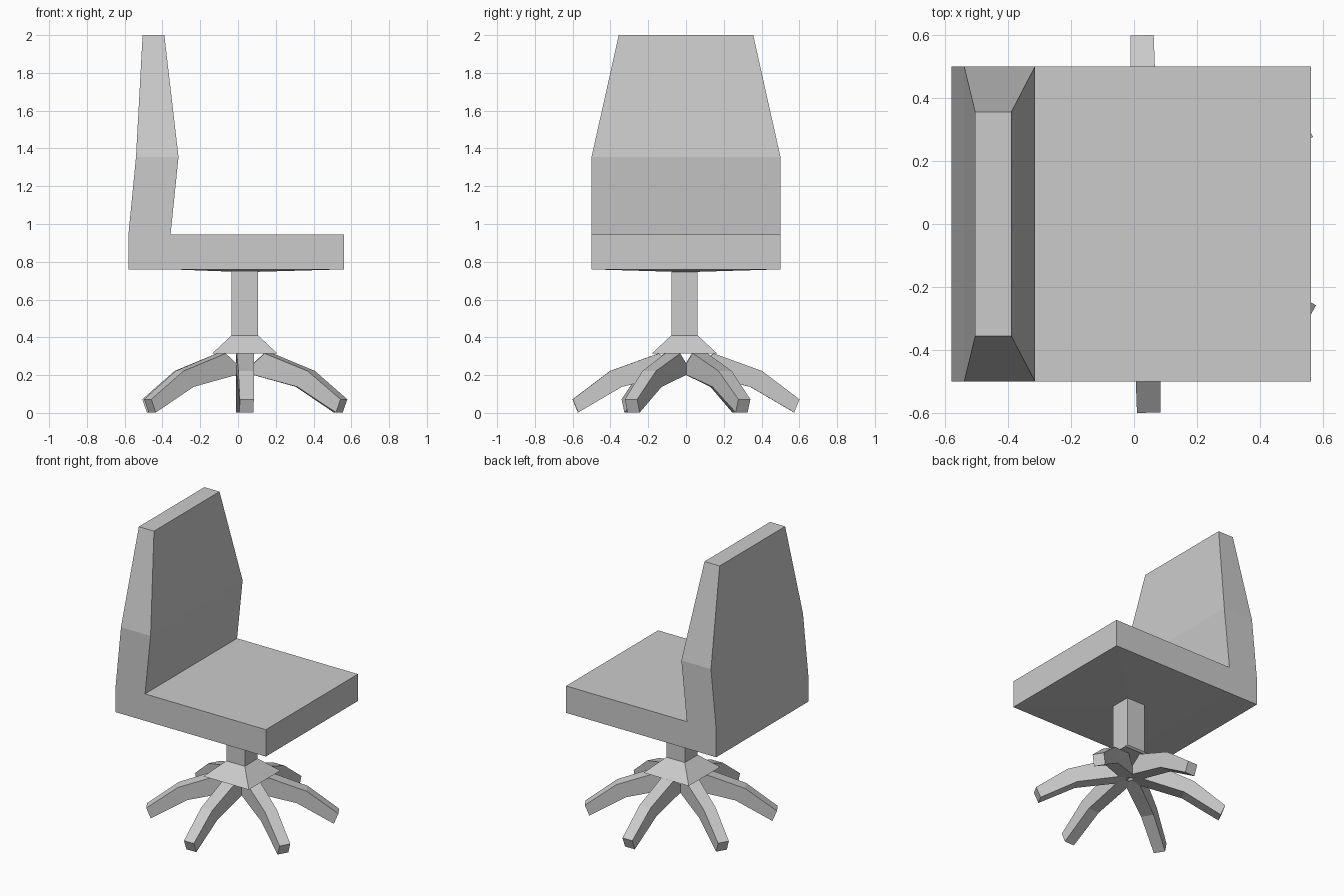
import bpy, bmesh, math
from mathutils import Matrix, Vector

if "Cube" in bpy.data.objects:
    bpy.data.objects.remove(bpy.data.objects["Cube"])

CX, CY = 0.036, 0.0   # axis of the swivel base


def finish(bm, name):
    bmesh.ops.recalc_face_normals(bm, faces=bm.faces)
    me = bpy.data.meshes.new(name)
    bm.to_mesh(me)
    bm.free()
    ob = bpy.data.objects.new(name, me)
    bpy.context.collection.objects.link(ob)
    return ob


# Seat and backrest: one side profile (x, z, half width) spanned across y
profile = [(-0.58, 0.76, 0.5), (-0.58, 0.945, 0.5), (-0.54, 1.355, 0.5),
           (-0.505, 2.0, 0.356), (-0.39, 2.0, 0.356), (-0.315, 1.355, 0.5),
           (-0.357, 0.945, 0.5), (0.562, 0.945, 0.5), (0.562, 0.76, 0.5),
           (-0.357, 0.76, 0.5)]
bm = bmesh.new()
sides = [[bm.verts.new((x, s * w, z)) for x, z, w in profile] for s in (-1, 1)]
n = len(profile)
for side in sides:
    for quad in ((0, 1, 6, 9), (1, 2, 5, 6), (2, 3, 4, 5), (6, 7, 8, 9)):
        bm.faces.new([side[i] for i in quad])
a, b = sides
for i in range(n):
    j = (i + 1) % n
    f = bm.faces.new((a[i], a[j], b[j], b[i]))
    if i == 8:
        underside = f
# Underside dips slightly towards the column
center = bmesh.ops.poke(bm, faces=[underside])["verts"][0]
center.co = (CX, 0, 0.745)
finish(bm, "seat_and_back")


# Column and flared hub, each a square frustum
def frustum(name, z0, h0, z1, h1):
    bm = bmesh.new()
    bmesh.ops.create_cube(bm, size=2)
    for v in bm.verts:
        h, z = (h1, z1) if v.co.z > 0 else (h0, z0)
        v.co = (CX + v.co.x * h, CY - 0.008 + v.co.y * h, z)
    finish(bm, name)


frustum("column", 0.405, 0.07, 0.752, 0.07)
frustum("hub", 0.315, 0.172, 0.41, 0.07)

# Six bent legs: side profile (radius, z, half width)
leg = [(0.02, 0.215, 0.045), (0.34, 0.138, 0.041), (0.572, 0.002, 0.037),
       (0.6, 0.072, 0.037), (0.402, 0.222, 0.041), (0.145, 0.315, 0.045)]
for k in range(6):
    bm = bmesh.new()
    l, r = [[bm.verts.new((x, s * w, z)) for x, z, w in leg] for s in (-1, 1)]
    for side in (l, r):
        bm.faces.new([side[i] for i in (0, 1, 4, 5)])
        bm.faces.new([side[i] for i in (1, 2, 3, 4)])
    for i in range(6):
        j = (i + 1) % 6
        bm.faces.new((l[i], l[j], r[j], r[i]))
    bm.transform(Matrix.Translation(Vector((CX, CY, 0)))
                 @ Matrix.Rotation(math.radians(31 + 60 * k), 4, 'Z'))
    finish(bm, f"leg_{k + 1}")
